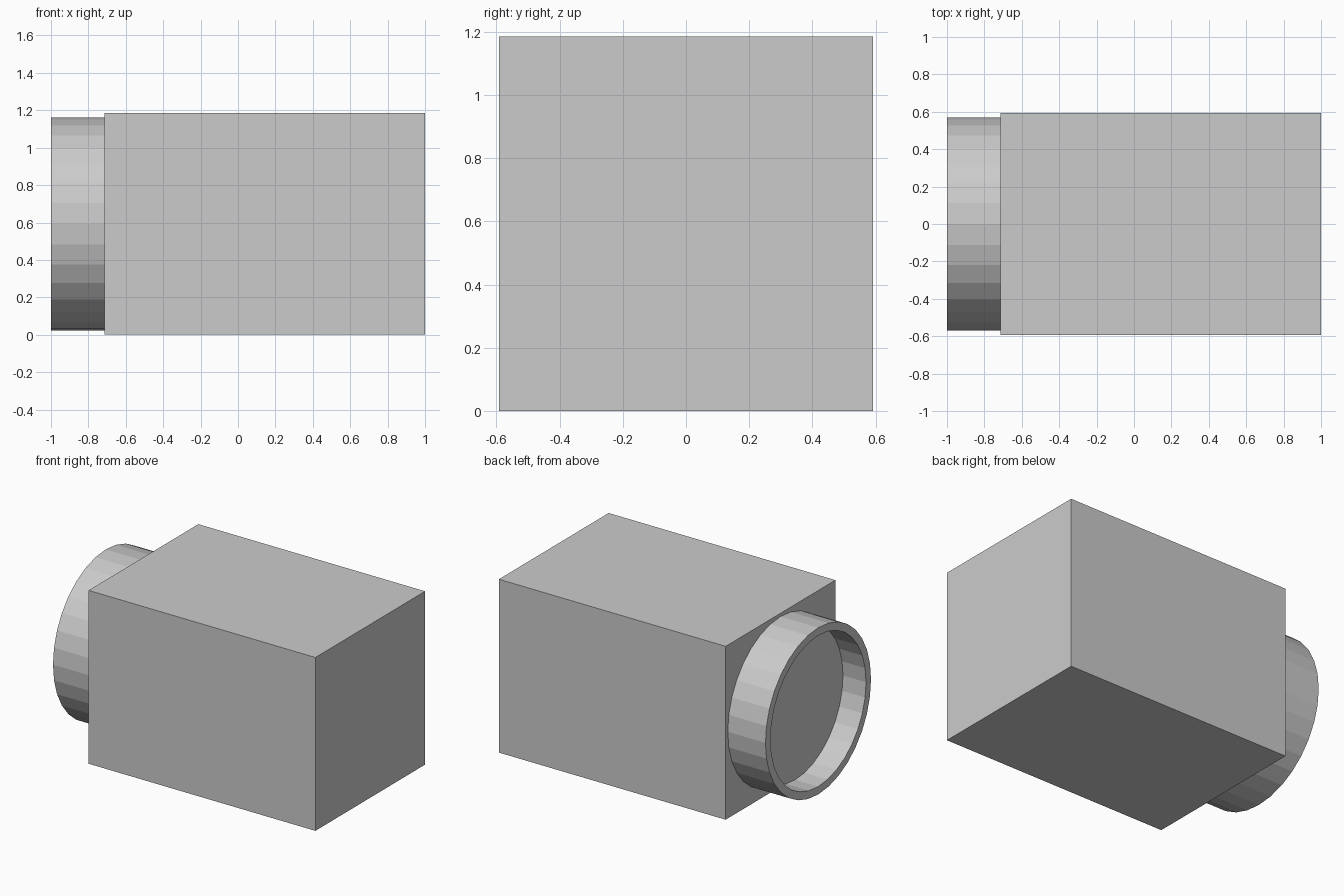
import bpy, bmesh
from math import pi
from mathutils import Matrix

if "Cube" in bpy.data.objects:
    bpy.data.objects.remove(bpy.data.objects["Cube"])

HALF, FRONT, JOIN = 0.5925, -1.0, -0.715
R_OUT, R_IN, DEPTH = 0.57, 0.516, 0.174


def finish(bm, name):
    bmesh.ops.recalc_face_normals(bm, faces=bm.faces)
    mesh = bpy.data.meshes.new(name)
    bm.to_mesh(mesh)
    bm.free()
    obj = bpy.data.objects.new(name, mesh)
    bpy.context.collection.objects.link(obj)
    return obj


# Main box body
bm = bmesh.new()
bmesh.ops.create_cube(bm, size=1, matrix=Matrix.Translation(((1 + JOIN) / 2, 0, HALF))
                      @ Matrix.Diagonal((1 - JOIN, 2 * HALF, 2 * HALF, 1)))
finish(bm, "body")

# Recessed round collar: lathe a profile of (x, radius) about the x axis
profile = [(JOIN, R_OUT), (FRONT, R_OUT), (FRONT, R_IN), (FRONT + DEPTH, R_IN)]
bm = bmesh.new()
verts = [bm.verts.new((x, r, HALF)) for x, r in profile]
edges = [bm.edges.new(pair) for pair in zip(verts, verts[1:])]
bmesh.ops.spin(bm, geom=verts + edges, cent=(0, 0, HALF), axis=(1, 0, 0),
               angle=2 * pi, steps=32, use_merge=True)
bmesh.ops.remove_doubles(bm, verts=bm.verts, dist=1e-4)
# Close the recess floor and the hidden back
bmesh.ops.holes_fill(bm, edges=[e for e in bm.edges if e.is_boundary], sides=0)
finish(bm, "collar")
